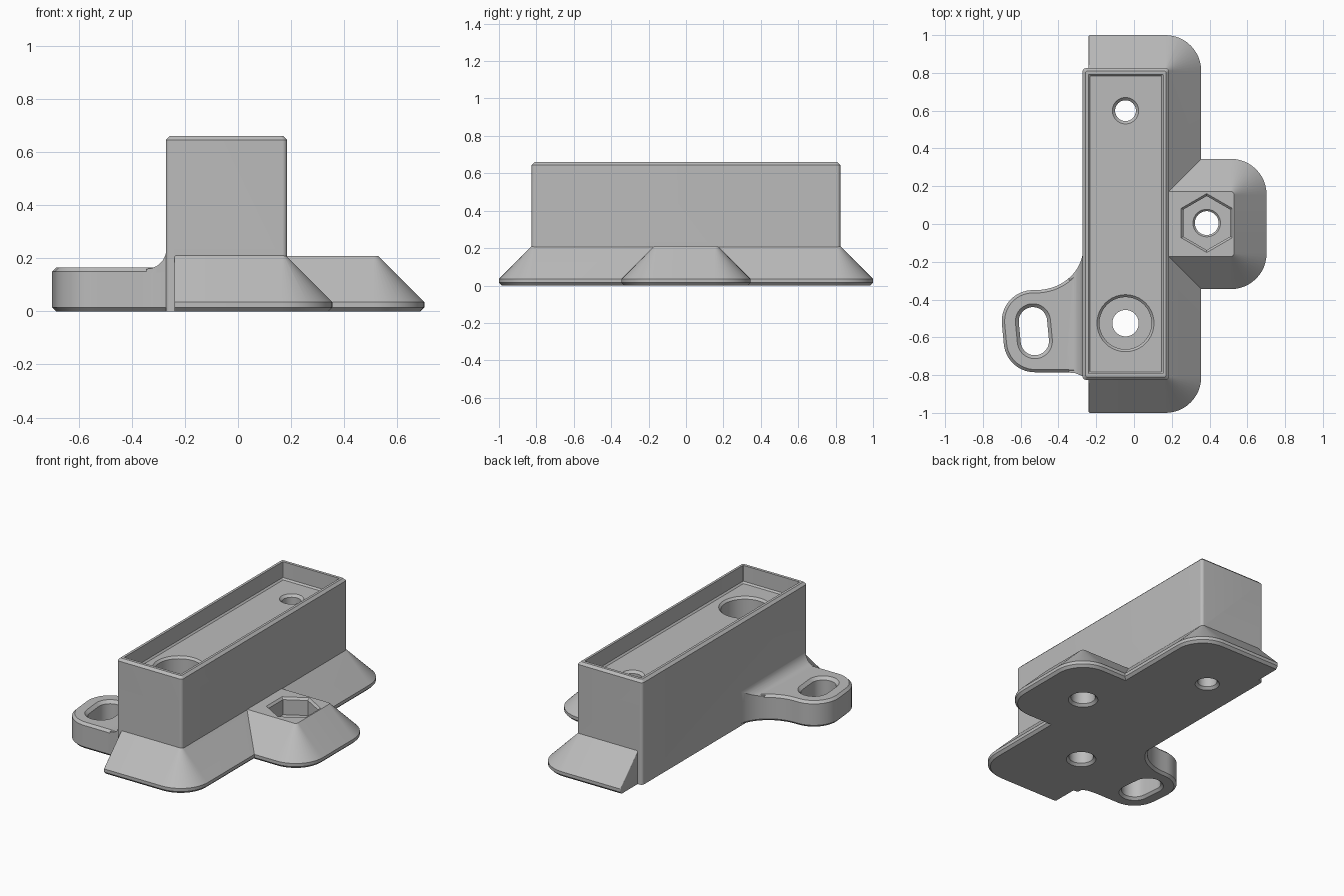
import bpy, bmesh
from math import sin, cos, pi, radians
from mathutils import Vector

if "Cube" in bpy.data.objects:
    bpy.data.objects.remove(bpy.data.objects["Cube"], do_unlink=True)

grey = bpy.data.materials.new("plain grey")
grey.use_nodes = True
grey.diffuse_color = (0.5, 0.5, 0.5, 1)
grey.node_tree.nodes["Principled BSDF"].inputs["Base Color"].default_value = (0.5, 0.5, 0.5, 1)


def arc(cx, cy, rx, a0, a1, n=12, ry=None):
    ry = rx if ry is None else ry
    angles = [radians(a0 + (a1 - a0) * i / n) for i in range(n + 1)]
    return [(cx + rx * cos(a), cy + ry * sin(a)) for a in angles]


def rounded_rect(x0, x1, y, r_left, r_right):
    """Rectangle symmetric in y, with its own corner radius on each side."""
    l, r = r_left, r_right
    return (arc(x1 - r, y - r, r, 0, 90) + arc(x0 + l, y - l, l, 90, 180)
            + arc(x0 + l, l - y, l, 180, 270) + arc(x1 - r, r - y, r, 270, 360))


def inset(points, d):
    """Move a counter-clockwise outline inwards."""
    result = []
    for i, p in enumerate(points):
        t = Vector(points[(i + 1) % len(points)]) - Vector(points[i - 1])
        n = Vector((-t.y, t.x)).normalized()
        result.append((p[0] + n.x * d, p[1] + n.y * d))
    return result


def loft(name, rings):
    """Join rings of (height, outline) into a closed solid."""
    bm = bmesh.new()
    loops = [[bm.verts.new((x, y, z)) for x, y in pts] for z, pts in rings]
    for a, b in zip(loops, loops[1:]):
        for i in range(len(a)):
            j = (i + 1) % len(a)
            bm.faces.new((a[i], a[j], b[j], b[i]))
    bm.faces.new(loops[0][::-1])
    bm.faces.new(loops[-1])
    bmesh.ops.recalc_face_normals(bm, faces=bm.faces)
    mesh = bpy.data.meshes.new(name)
    bm.to_mesh(mesh)
    bm.free()
    mesh.materials.append(grey)
    ob = bpy.data.objects.new(name, mesh)
    bpy.context.collection.objects.link(ob)
    return ob


def combine(target, tool, operation):
    bpy.context.view_layer.objects.active = target
    mod = target.modifiers.new(operation.lower(), "BOOLEAN")
    mod.operation, mod.object, mod.solver = operation, tool, "EXACT"
    bpy.ops.object.modifier_apply(modifier=mod.name)
    bpy.data.objects.remove(tool, do_unlink=True)


def bore(name, x, y, steps, sides=40):
    """Turned cutter from (height, radius) steps."""
    return loft(name, [(z, arc(x, y, r, 90, 450 - 360 / sides, sides - 1)) for z, r in steps])


def skirt(name, x0, x1, y, top):
    """Foot with a chamfered base and 45 degree sloping sides."""
    rings = []
    for z, d in ((0, 0.015), (0.015, 0), (0.035, 0), (top, top - 0.035)):
        rings.append((z, rounded_rect(x0, x1 - d, y - d, 0.008, 0.19 - d)))
    return loft(name, rings)


def slot(r):
    """Long hole outline, leaning slightly."""
    return arc(-0.535, -0.515, r, 5, 185, 20) + arc(-0.525, -0.62, r, 185, 365, 20)


# Upright box with softened corners and top edge
BX0, BX1, BY, TOP = -0.272, 0.185, 0.825, 0.66
body = loft("bracket_body", [
    (0, rounded_rect(BX0, BX1, BY, 0.018, 0.018)),
    (TOP - 0.015, rounded_rect(BX0, BX1, BY, 0.018, 0.018)),
    (TOP, rounded_rect(BX0 + 0.015, BX1 - 0.015, BY - 0.015, 0.01, 0.01))])

# Sloping flange and nut boss
combine(body, skirt("flange", -0.24, 0.356, 1.0, 0.212), "UNION")
combine(body, skirt("nut_boss", -0.15, 0.702, 0.345, 0.208), "UNION")

# Side ear: concave neck, rounded end, and a blend up to the box wall
end = arc(-0.535, -0.515, 0.165, 90, 185, 16) + arc(-0.525, -0.62, 0.165, 185, 270, 14)
outline = ([(-0.1, -0.13)] + arc(-0.52, -0.13, 0.25, 0, -85, 16, 0.22) + end
           + [(-0.36, -0.785), (-0.31, -0.79), (-0.25, -0.815), (-0.1, -0.815)])
narrow = inset(outline, 0.015)
ear = loft("ear", [(0, narrow), (0.015, outline), (0.15, outline), (0.165, narrow)])
blend = loft("ear_blend", [(0.12, outline), (0.3, outline)])
profile = [(-0.2, 0.23), (-0.2, 0.14), (-0.345, 0.14)] + arc(-0.345, 0.235, 0.075, -90, 0)
sweep = loft("blend_profile", [(-0.95, profile), (0, profile)])
for v in sweep.data.vertices:
    x, z, y = v.co
    v.co = (x, y, z)
sweep.data.flip_normals()
combine(blend, sweep, "INTERSECT")
combine(body, ear, "UNION")
combine(body, blend, "UNION")

# Tray recess in the top of the box
FLOOR = 0.55
cuts = [loft("tray_cut", [
    (FLOOR, rounded_rect(-0.232, 0.146, 0.783, 0.004, 0.004)),
    (FLOOR + 0.01, rounded_rect(-0.241, 0.155, 0.792, 0.004, 0.004)),
    (TOP + 0.1, rounded_rect(-0.241, 0.155, 0.792, 0.004, 0.004))])]

# Screw holes, counterbore, nut pocket and slot
LOW = [(-0.02, 0.09), (0.015, 0.055)]
WIDE = [(-0.02, 0.105), (0.015, 0.07)]
cuts.append(bore("small_hole", -0.045, 0.6, LOW + [(FLOOR - 0.015, 0.055), (FLOOR + 0.02, 0.09)]))
cuts.append(bore("large_hole", -0.045, -0.525, WIDE + [(0.3, 0.07)]))
cuts.append(bore("counterbore", -0.045, -0.525,
                 [(0.21, 0.138), (FLOOR - 0.013, 0.138), (FLOOR + 0.022, 0.173)]))
cuts.append(bore("boss_hole", 0.385, 0.005, WIDE + [(0.09, 0.063), (0.115, 0.088)]))
cuts.append(bore("nut_pocket", 0.385, 0.005, [(0.1, 0.143), (0.195, 0.143), (0.235, 0.183)], 6))
cuts.append(loft("slot_cut", [(-0.02, slot(0.11)), (0.015, slot(0.075)),
                              (0.147, slot(0.075)), (0.187, slot(0.115))]))
for cut in cuts:
    combine(body, cut, "DIFFERENCE")

# Smooth rounded walls, sharp edges kept
bpy.ops.object.select_all(action="DESELECT")
body.select_set(True)
bpy.context.view_layer.objects.active = body
bpy.ops.object.shade_smooth_by_angle(angle=radians(25))
